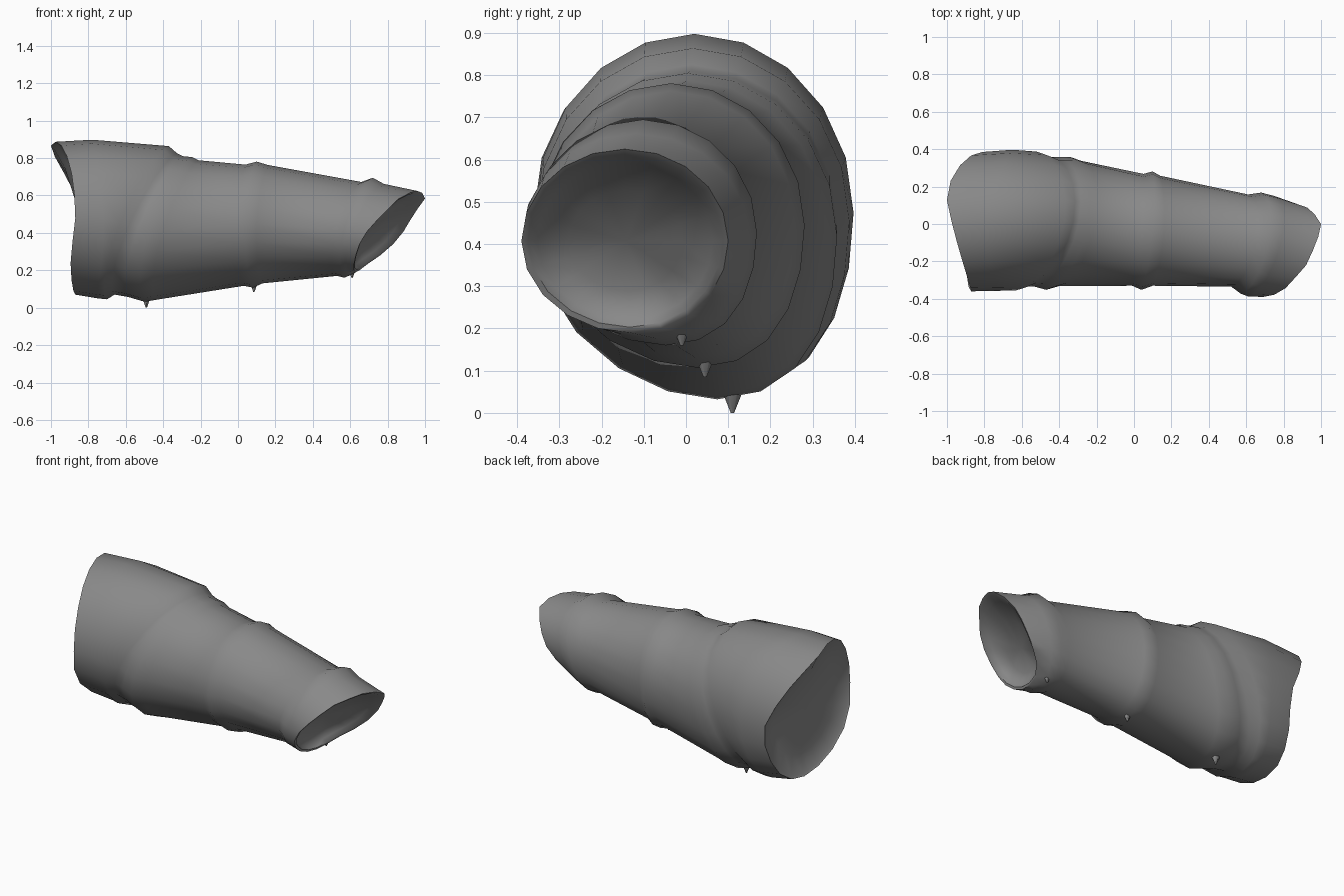
import bpy, bmesh
from math import sin, cos, tau
from mathutils import Vector

default = bpy.data.objects.get("Cube")
if default:
    bpy.data.objects.remove(default, do_unlink=True)

SIDES = 20
ANGLES = [tau * i / SIDES for i in range(SIDES)]

# Single dull grey cloth
cloth = bpy.data.materials.new("grey_cloth")
cloth.use_nodes = True
grey = (0.25, 0.25, 0.25, 1)
cloth.diffuse_color = grey
shader = next(n for n in cloth.node_tree.nodes if n.type == 'BSDF_PRINCIPLED')
shader.inputs["Base Color"].default_value = grey
shader.inputs["Roughness"].default_value = 0.8


def slant(top, back, bottom, front):
    """x around a ring that passes through four given quarter points."""
    mean = (top + back + bottom + front) / 4
    bend = (back + front - top - bottom) / 4
    return [mean + (back - front) / 2 * cos(a) + (top - bottom) / 2 * sin(a) + bend * cos(2 * a)
            for a in ANGLES]


def make_ring(bm, xs, y0, y1, z0, z1, sag=0.2):
    """Oval ring whose underside hangs a little towards the back."""
    cy, cz, ry, rz = (y0 + y1) / 2, (z0 + z1) / 2, (y1 - y0) / 2, (z1 - z0) / 2
    return [bm.verts.new((x, cy + ry * (cos(a) + sag * max(0, -sin(a)) ** 2), cz + rz * sin(a)))
            for x, a in zip(xs, ANGLES)]


def finish(bm, name):
    bmesh.ops.recalc_face_normals(bm, faces=bm.faces)
    mesh = bpy.data.meshes.new(name)
    bm.to_mesh(mesh)
    bm.free()
    mesh.materials.append(cloth)
    obj = bpy.data.objects.new(name, mesh)
    bpy.context.collection.objects.link(obj)
    bpy.ops.object.select_all(action='DESELECT')
    obj.select_set(True)
    bpy.context.view_layer.objects.active = obj
    bpy.ops.object.shade_smooth_by_angle(angle=1.0)


def bridge(bm, a, b):
    for i in range(SIDES):
        j = (i + 1) % SIDES
        bm.faces.new((a[i], a[j], b[j], b[i]))


def close_end(bm, rim, steps, bottom):
    """Lip and hollow closing an opening; steps are (scale, x offset)."""
    centre = sum((v.co for v in rim), Vector()) / SIDES
    previous = rim
    for scale, depth in steps:
        inner = [bm.verts.new(centre.lerp(v.co, scale) + Vector((depth, 0, 0))) for v in rim]
        bridge(bm, previous, inner)
        previous = inner
    tip = bm.verts.new(centre + Vector((bottom, 0, 0)))
    for i in range(SIDES):
        bm.faces.new((previous[i], previous[(i + 1) % SIDES], tip))


# Edges of the two openings, x from the back side round over the top
wide_edge = [-.81, -.87, -.93, -.98, -1, -.975, -.945, -.915, -.89, -.875,
             -.87, -.885, -.895, -.89, -.88, -.87, -.86, -.84, -.82, -.8]
narrow_edge = [.885, .925, .965, 1, .985, .955, .92, .86, .81, .75,
               .69, .65, .63, .62, .62, .63, .65, .69, .76, .83]

# Cuff, oblique double fold, and two bands: x at top, back, bottom, front; y and z limits
rings = [
    (-.78, -.65, -.75, -.72, -.357, .397, .05, .898),
    (-.37, -.52, -.7, -.63, -.355, .387, .045, .864),
    (-.325, -.45, -.66, -.58, -.332, .358, .07, .825),
    (-.295, -.4, -.59, -.53, -.335, .358, .058, .81),
    (-.245, -.34, -.5, -.47, -.352, .358, .032, .805),
    (-.21, -.28, -.44, -.4, -.332, .337, .042, .788),
    (.04, .05, .03, -.01, -.33, .268, .117, .765),
    (.1, .1, .08, .04, -.352, .281, .107, .781),
    (.16, .14, .13, .1, -.33, .258, .13, .763),
    (.66, .61, .53, .52, -.335, .158, .17, .672),
    (.72, .68, .57, .57, -.372, .168, .16, .695),
    (.78, .75, .6, .61, -.387, .15, .175, .662),
]
bm = bmesh.new()
loops = [make_ring(bm, wide_edge, -.36, .385, .07, .887)]
loops += [make_ring(bm, slant(*r[:4]), *r[4:]) for r in rings]
loops.append(make_ring(bm, narrow_edge, -.39, .1, .19, .625, sag=0.05))
for first, second in zip(loops, loops[1:]):
    bridge(bm, first, second)
close_end(bm, loops[0], ((.97, .01), (.7, .04)), .05)
close_end(bm, loops[-1], ((.94, -.005), (.85, -.04), (.55, -.09)), -.11)
finish(bm, "sleeve")

# Little pinched points hanging under each fold
for name, tip in (("cuff_fold_point", (-.49, .11, 0)),
                  ("middle_fold_point", (.085, .045, .085)),
                  ("end_fold_point", (.61, -.01, .16))):
    bm = bmesh.new()
    bmesh.ops.create_cone(bm, cap_ends=True, segments=6, radius1=.004, radius2=.028, depth=.06)
    bmesh.ops.translate(bm, verts=bm.verts, vec=Vector(tip) + Vector((0, 0, .03)))
    finish(bm, name)
